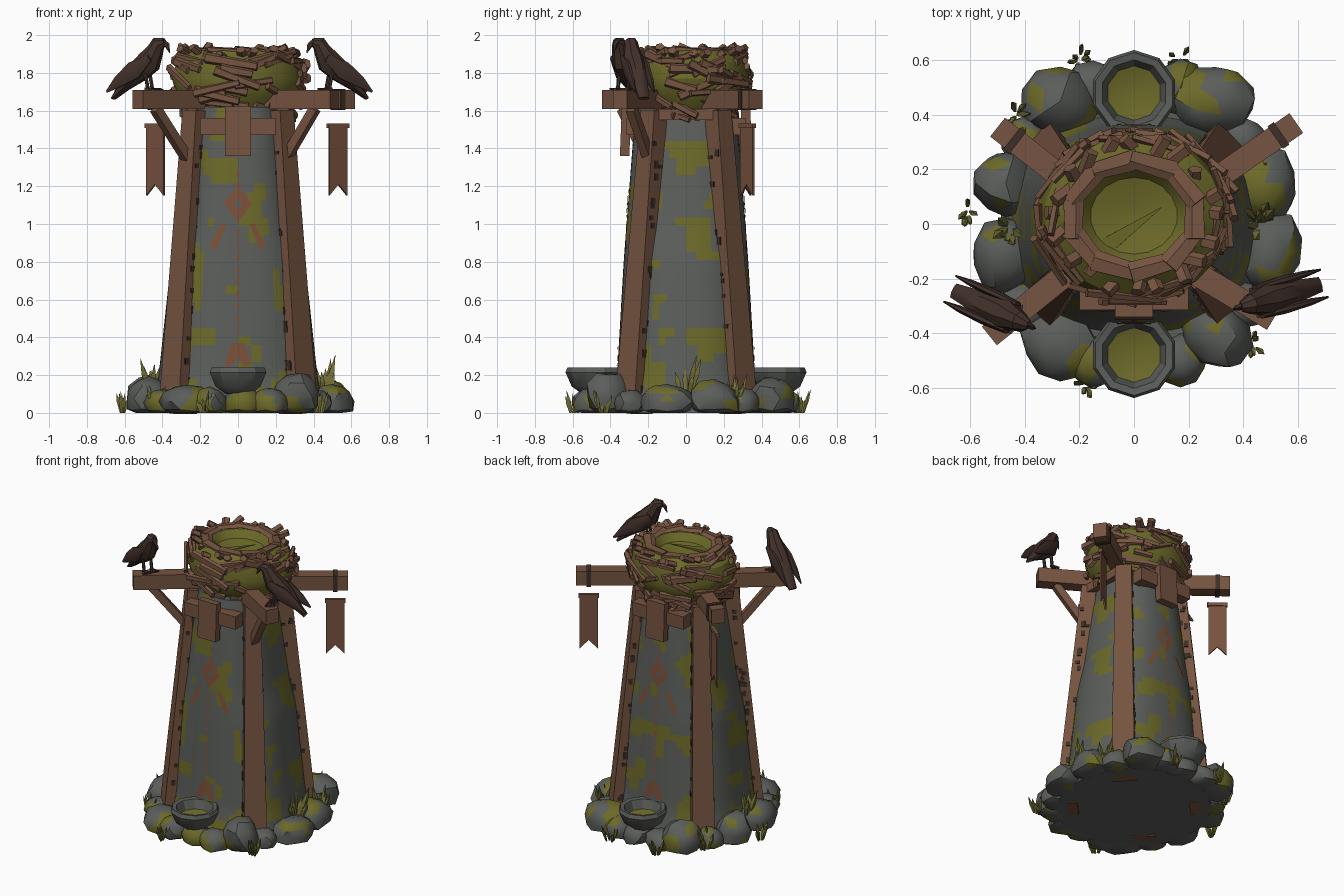
import bpy, bmesh, math, random
from mathutils import Vector, Matrix, noise

V = Vector
rnd = random.Random(7)
if "Cube" in bpy.data.objects:
    bpy.data.objects.remove(bpy.data.objects["Cube"])


def material(name, rgb):
    m = bpy.data.materials.new(name)
    m.use_nodes = True
    m.diffuse_color = (*rgb, 1)
    m.node_tree.nodes["Principled BSDF"].inputs["Base Color"].default_value = (*rgb, 1)
    return m


STONE = material("grey stone", (.105, .112, .102))
MOSS = material("olive moss", (.15, .143, .022))
WOOD = material("brown wood", (.18, .088, .052))
DARK = material("dark bark", (.045, .028, .02))
BIRD = material("raven brown", (.055, .031, .024))
PAINT = material("rust paint", (.2, .08, .04))
GRASS = material("grass green", (.16, .155, .035))
CLOTH = material("banner cloth", (.19, .085, .05))


def finish(name, bm, mats, smooth=None):
    bmesh.ops.recalc_face_normals(bm, faces=bm.faces)
    me = bpy.data.meshes.new(name)
    bm.to_mesh(me)
    bm.free()
    for m in mats:
        me.materials.append(m)
    ob = bpy.data.objects.new(name, me)
    bpy.context.collection.objects.link(ob)
    if smooth:
        bpy.ops.object.select_all(action='DESELECT')
        ob.select_set(True)
        bpy.context.view_layer.objects.active = ob
        bpy.ops.object.shade_smooth_by_angle(angle=math.radians(smooth))
    return ob


def loft(bm, rings, mat=0):
    rows = [[bm.verts.new(p) for p in r] for r in rings]
    n = len(rows[0])
    faces = [bm.faces.new((a[i], a[(i + 1) % n], b[(i + 1) % n], b[i]))
             for a, b in zip(rows, rows[1:]) for i in range(n)]
    faces += [bm.faces.new(rows[0]), bm.faces.new(rows[-1])]
    for f in faces:
        f.material_index = mat


def ring(c, u, v, n=8):
    turn = [math.tau * (i + .5) / n for i in range(n)]
    return [c + u * math.cos(t) + v * math.sin(t) for t in turn]


def stick(bm, p, q, w, h, n=4, taper=1, mat=0, up=V((0, 0, 1))):
    p, q = V(p), V(q)
    ax = (q - p).normalized()
    u = ax.cross(up).normalized()
    v = u.cross(ax)
    k = 1 / math.cos(math.pi / n)
    loft(bm, [ring(p, u * w * k, v * h * k, n),
              ring(q, u * w * k * taper, v * h * k * taper, n)], mat)


def patches(bm, freq, limit, mat=1):
    for f in bm.faces:
        if noise.noise(f.calc_center_median() * freq) > limit:
            f.material_index = mat


def interp(table, z):
    for a, b in zip(table, table[1:]):
        if z <= b[0]:
            t = (z - a[0]) / (b[0] - a[0])
            return [p + (q - p) * t for p, q in zip(a[1:], b[1:])]
    return table[-1][1:]


# Tapered stone core with moss patches
CORE = [(0, .46, .41), (.2, .42, .365), (.8, .355, .33), (1, .31, .315), (1.45, .25, .28), (1.62, .22, .25)]
POW = 2.5


def core_ring(z, n=56):
    hx, hy = interp(CORE, z)
    pw = lambda c: math.copysign(abs(c) ** (2 / POW), c)
    return [V((hx * pw(math.cos(t)), hy * pw(math.sin(t)), z))
            for t in (math.tau * i / n for i in range(n))]


bm = bmesh.new()
loft(bm, [core_ring(1.62 * i / 36) for i in range(37)])
patches(bm, 6.5, .2)
finish("stone_tower", bm, [STONE, MOSS], 40)

# Painted signs on the front and back
bm = bmesh.new()


def sign(points, side):
    vs = []
    for x, z in points:
        hx, hy = interp(CORE, z)
        y = hy * (1 - abs(x / hx) ** POW) ** (1 / POW) + .005
        vs.append(bm.verts.new((x, side * y, z)))
    bm.faces.new(vs)


for side in (-1, 1):
    for k in range(14):
        if not 8 < k < 11:
            z = .42 + .064 * k
            sign([(-.009, z), (.009, z), (.009, z + .035), (-.009, z + .035)], side)
    for s in (-1, 1):
        sign([(0, 1.2), (s * .075, 1.11), (s * .025, 1.11), (0, 1.14)], side)
        sign([(0, 1.01), (s * .075, 1.11), (s * .025, 1.11), (0, 1.08)], side)
        sign([(s * .06, 1.0), (s * .09, 1.0), (s * .15, .88), (s * .12, .86)], side)
        sign([(0, .37), (s * .03, .37), (s * .075, .25), (s * .03, .25), (0, .3)], side)
finish("painted_signs", bm, [PAINT])

# Leaning corner posts with dark bark chips
bm = bmesh.new()
for sx in (-1, 1):
    for sy in (-1, 1):
        p, q = V((sx * .32, sy * .28, 0)), V((sx * .225, sy * .17, 1.6))
        out = V((sx, sy, 0)).normalized()
        side = V((-sy, sx, 0)).normalized()
        stick(bm, p, q, .075, .07, taper=.68, up=out)
        for i in range(44):
            t = rnd.uniform(.04, .92)
            w = .075 * (1 - .32 * t)
            c = p.lerp(q, t) + side * rnd.choice((-w, w)) + out * rnd.uniform(-.03, .03)
            d = V((0, 0, rnd.uniform(.008, .022)))
            stick(bm, c - d, c + d, .005, .013, mat=1, up=out)
finish("corner_posts", bm, [WOOD, DARK])

# Cross rails and hanging planks
bm = bmesh.new()
for s in (-1, 1):
    stick(bm, (-.2, s * .275, 1.515), (.2, s * .275, 1.515), .04, .045)
    stick(bm, (0, s * .325, 1.36), (0, s * .315, 1.62), .07, .025, up=V((0, 1, 0)))
    stick(bm, (s * .24, -.16, 1.58), (s * .24, .16, 1.58), .03, .03)
finish("rails", bm, [WOOD])

# Diagonal arms, braces, wraps and banners
ARMS = [(.22, .11, .595, .37), (-.2, .12, -.5, .355), (-.22, -.16, -.53, -.41), (.2, -.165, .51, -.35)]
bm = bmesh.new()
cloth = bmesh.new()
for x, y, ex, ey in ARMS:
    a, b = V((x, y, 1.66)), V((ex, ey, 1.66))
    d = (b - a).normalized()
    stick(bm, a - d * .08, b, .044, .05)
    if ey < 0:
        stick(bm, b - d * .12 - V((0, 0, .05)), a + d * .05 - V((0, 0, .33)), .024, .024)
    else:
        c = b - d * .08
        stick(bm, c - d * .014, c + d * .014, .05, .056, mat=1)
        stick(bm, c + V((0, 0, -.16)), c + V((0, 0, -.05)), .012, .012, 6, mat=2)
        outline = [(-.058, -.13), (.058, -.13), (.058, -.51), (0, -.45), (-.058, -.51)]
        side = V((-d.y, d.x, 0)) * .006
        pts = [c + d * u + V((0, 0, z)) for u, z in outline]
        loft(cloth, [[p - side for p in pts], [p + side for p in pts]])
        stick(cloth, c - d * .065 - V((0, 0, .14)), c + d * .065 - V((0, 0, .14)), .012, .012)
finish("arms", bm, [WOOD, DARK, STONE])
finish("banners", cloth, [CLOTH])

# Mossy nest bowl
NEST = [(1.54, .23), (1.62, .27), (1.68, .33), (1.77, .355), (1.86, .33), (1.92, .26)]
MID = V((0, .03, 0))
SQUASH = .88
bm = bmesh.new()
bowl = [(r, z) for z, r in NEST] + [(.2, 1.91), (.16, 1.86), (.04, 1.83)]
loft(bm, [ring(MID + V((0, 0, z)), V((r, 0, 0)), V((0, r * SQUASH, 0)), 18) for r, z in bowl])
finish("nest_moss", bm, [MOSS], 30)

# Sticks woven round the nest
bm = bmesh.new()


def weave(a, z, r, half, w, h, tilt, mat=0):
    c = MID + V((r * math.cos(a), r * SQUASH * math.sin(a), z))
    d = V((-math.sin(a), math.cos(a) * SQUASH, tilt)).normalized() * half
    stick(bm, c - d, c + d, w, h, 5, .8, mat)


for i in range(84):
    z = rnd.uniform(1.57, 1.89)
    r = interp(NEST, z)[0] + rnd.uniform(-.01, .01)
    weave(rnd.uniform(0, math.tau), z, r, rnd.uniform(.06, .14), .014,
          rnd.uniform(.015, .026), rnd.uniform(-.5, .5))
for i in range(10):
    a = math.tau * i / 10
    weave(a, 1.92, .225, .085, .035, .014, rnd.uniform(-.1, .1))
for i in range(20):
    a = math.tau * i / 20 + rnd.uniform(-.1, .1)
    c = MID + V((math.cos(a) * .27, math.sin(a) * .245, rnd.uniform(1.87, 1.92)))
    d = V((math.cos(a + rnd.uniform(-1, 1)), math.sin(a + rnd.uniform(-1, 1)), .5)) * .055
    stick(bm, c - d, c + d, .022, .017, 5)
finish("nest_sticks", bm, [WOOD])
bm = bmesh.new()
stick(bm, (-.1, -.08, 1.85), (.1, .06, 1.9), .03, .008, 4, .05)
finish("nest_splinter", bm, [MOSS])


# Perched birds, lofted along their spine
def bird(name, foot, heading):
    f = V((*heading, 0)).normalized()
    s = V((-f.y, f.x, 0))
    bm = bmesh.new()
    at = lambda d, z, o=0: V((*foot, 0)) + f * d + s * o + V((0, 0, z))

    def body(path, offset=0, n=8):
        rings = []
        for i, (d, z, h, w) in enumerate(path):
            a, b = path[max(i - 1, 0)], path[min(i + 1, len(path) - 1)]
            v = (f * (a[1] - b[1]) + V((0, 0, b[0] - a[0]))).normalized()
            rings.append(ring(at(d, z, offset), s * w, v * h, n))
        loft(bm, rings)

    body([(-.215, 1.665, .01, .03), (-.15, 1.73, .03, .04), (-.07, 1.805, .06, .058),
          (-.005, 1.86, .067, .06), (.03, 1.92, .046, .044), (.05, 1.957, .04, .038), (.085, 1.965, .02, .02)])
    body([(.07, 1.962, .022, .016), (.1, 1.945, .015, .011), (.115, 1.905, .002, .002)], n=6)
    for o in (-1, 1):
        body([(.02, 1.88, .02, .012), (-.07, 1.815, .052, .018), (-.16, 1.755, .034, .014),
              (-.23, 1.70, .006, .004)], o * .052)
        stick(bm, at(-.02, 1.82, o * .028), at(0, 1.715, o * .028), .009, .009, 6)
        for k in (-.025, 0, .025):
            stick(bm, at(-.015, 1.716, o * .028), at(.04, 1.714, o * .028 + k), .006, .006)
    finish(name, bm, [BIRD], 35)


bird("right_bird", (-.465, -.335), (.28, -.13))
bird("left_bird", (.475, -.28), (-.32, -.09))

# Ring of rocks: x, y, half width, half depth, height
ROCKS = [(-.27, .45, .14, .13, .2), (.3, .46, .15, .13, .19), (.48, .15, .12, .14, .17), (.5, -.1, .12, .15, .15),
         (-.47, .15, .12, .13, .19), (-.47, -.11, .13, .14, .19), (-.27, -.44, .14, .14, .15), (.31, -.41, .13, .12, .22)]
ROCKS += [(x, s * .5, .1, .1, .13) for x in (-.15, .02, .17) for s in (-1, 1)]
ROCKS += [(sx * .4, sy * .3, .1, .09, .13) for sx in (-1, 1) for sy in (-1, 1)]
bm = bmesh.new()
for x, y, rx, ry, h in ROCKS:
    m = Matrix.Translation((x, y, h * .4)) @ Matrix.Diagonal((rx, ry, h * .62, 1))
    for v in bmesh.ops.create_icosphere(bm, subdivisions=2, radius=1, matrix=m)["verts"]:
        c = V((x, y, h * .4))
        v.co = c + (v.co - c) * (1 + .25 * noise.noise(v.co * 9))
        v.co.z = max(v.co.z, 0)
patches(bm, 8, .22)
finish("rocks", bm, [STONE, MOSS], 32)
bm = bmesh.new()
loft(bm, [ring(V((0, 0, z)), V((r, 0, 0)), V((0, r, 0)), 14) for z, r in ((0, .5), (.06, .47))])
finish("ground_slab", bm, [STONE])

# Offering bowls at the front and back
for name, y in (("front_bowl", -.48), ("back_bowl", .48)):
    bm = bmesh.new()
    prof = [(.07, .1), (.125, .14), (.158, .215), (.148, .24), (.122, .235), (.1, .175), (.05, .16)]
    loft(bm, [ring(V((0, y, z)), V((r, 0, 0)), V((0, r, 0)), 10) for r, z in prof])
    for f in bm.faces:
        c = f.calc_center_median()
        if V((c.x, c.y - y)).length < .09 and c.z > .15:
            f.material_index = 1
    finish(name, bm, [STONE, MOSS], 30)

# Grass tufts: x, y, base height, blade length
TUFTS = [(.46, 0, .1, .22), (-.46, -.01, .1, .22), (-.61, .05, 0, .13), (.17, .6, 0, .12), (-.2, .6, 0, .13),
         (-.18, -.59, 0, .13), (-.43, .4, .02, .16), (.43, -.44, 0, .13), (-.43, -.34, .02, .13), (.46, .26, .05, .16)]
bm = bmesh.new()
for x, y, z, size in TUFTS:
    for i in range(8):
        a = rnd.uniform(0, math.tau)
        o = V((math.cos(a), math.sin(a), 0))
        p = V((x, y, z)) + o * rnd.uniform(.005, .03)
        d = (o * .3 + V((0, 0, 1))) * size * rnd.uniform(.45, 1)
        w = size * .09
        loft(bm, [ring(p + d * t, V((w * k, 0, 0)), V((0, w * k, 0)), 4)
                  for t, k in ((0, .5), (.55, 1), (1, .05))])
finish("grass_tufts", bm, [GRASS])
